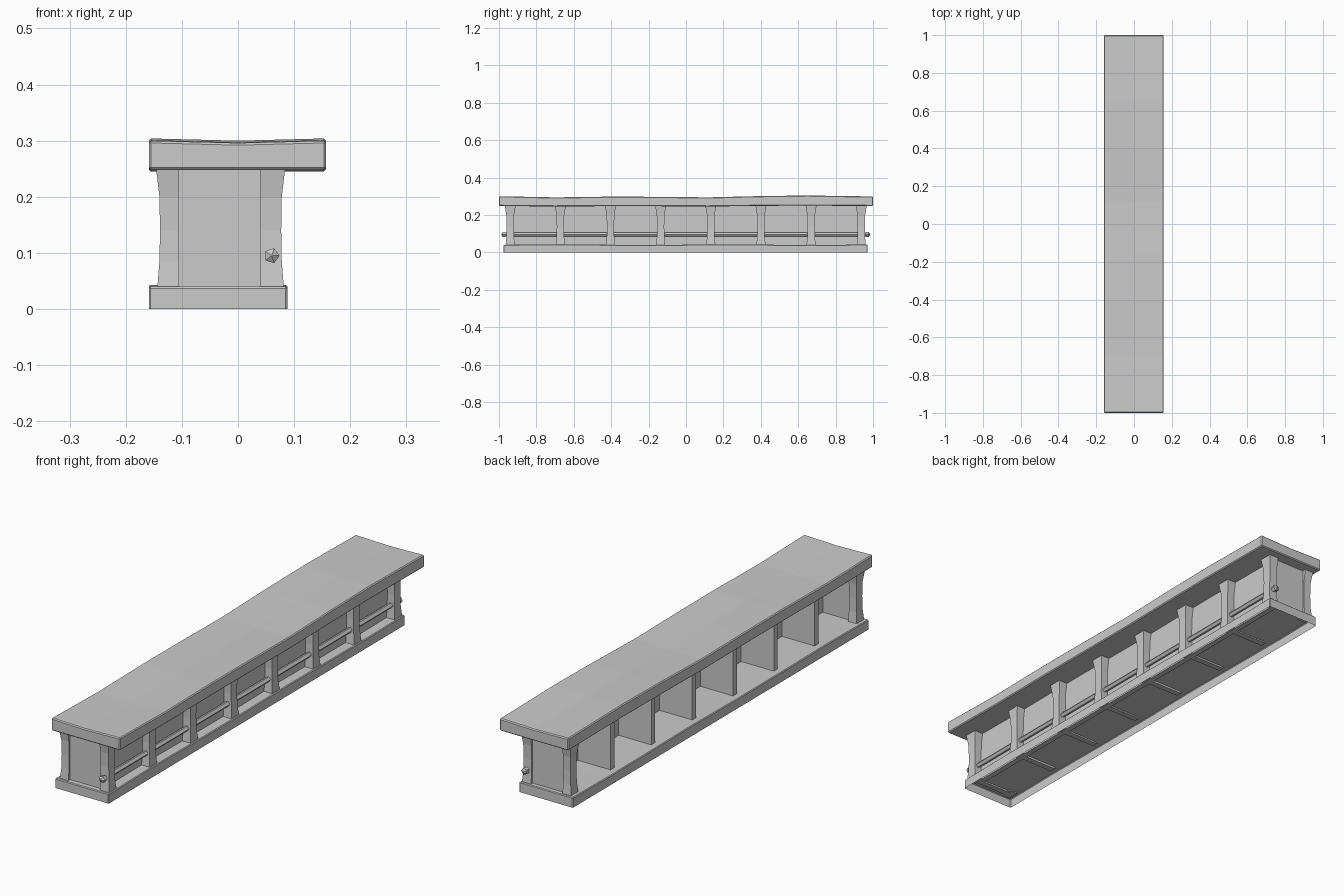
import bpy, bmesh, math
from mathutils import Matrix, Vector

if "Cube" in bpy.data.objects:
    bpy.data.objects.remove(bpy.data.objects["Cube"])


def finish(name, bm, bevel=0):
    bmesh.ops.recalc_face_normals(bm, faces=bm.faces)
    mesh = bpy.data.meshes.new(name)
    bm.to_mesh(mesh)
    bm.free()
    ob = bpy.data.objects.new(name, mesh)
    bpy.context.collection.objects.link(ob)
    if bevel:
        mod = ob.modifiers.new("bevel", 'BEVEL')
        mod.width = bevel
        mod.segments = 1
        mod.limit_method = 'ANGLE'
        mod.angle_limit = math.radians(40)
    return ob


def box_bm(x0, x1, y0, y1, z0, z1):
    bm = bmesh.new()
    size = Vector((x1 - x0, y1 - y0, z1 - z0))
    mid = Vector((x0 + x1, y0 + y1, z0 + z1)) / 2
    bmesh.ops.create_cube(bm, size=1, matrix=Matrix.Translation(mid) @ Matrix.Diagonal((*size, 1)))
    return bm


def cut(bm, co, no):
    bmesh.ops.bisect_plane(bm, geom=bm.verts[:] + bm.edges[:] + bm.faces[:],
                           plane_co=co, plane_no=no)


def loft(name, rings):
    bm = bmesh.new()
    loops = [[bm.verts.new(p) for p in ring] for ring in rings]
    for a, b in zip(loops, loops[1:]):
        for i in range(len(a)):
            j = (i + 1) % len(a)
            bm.faces.new((a[i], a[j], b[j], b[i]))
    bm.faces.new(loops[0])
    bm.faces.new(loops[-1])
    return finish(name, bm)


# Worn counter top: wavy along its length, dished along the middle
wave = {-1: 0, -0.7: -0.006, -0.4: -0.002, -0.15: -0.003, 0.12: -0.006,
        0.4: 0.001, 0.65: 0.004, 1: -0.001}
bm = box_bm(-0.159, 0.157, -1, 1, 0.248, 0.300)
for y in list(wave)[1:-1]:
    cut(bm, (0, y, 0), (0, 1, 0))
cut(bm, (0, 0, 0), (1, 0, 0))
for v in bm.verts:
    dz = min(wave.items(), key=lambda kv: abs(kv[0] - v.co.y))[1]
    if v.co.z > 0.27:
        v.co.z += dz - (0.004 if abs(v.co.x) < 0.01 else 0)
    else:
        v.co.z += dz * 0.5
finish("counter_top", bm, 0.004)

# Plinth, hollow and open underneath
bm = box_bm(-0.159, 0.088, -0.975, 0.97, 0, 0.041)
bmesh.ops.delete(bm, geom=[f for f in bm.faces if f.normal.z < -0.5], context='FACES')
for i, y in enumerate((-0.7, -0.4, -0.1, 0.2, 0.5, 0.75)):
    cut(bm, (0, y, 0), (0, 1, 0))
for v in bm.verts:
    if v.co.z > 0.02:
        v.co.z += 0.002 * math.sin(v.co.y * 7)
finish("plinth", bm, 0.003)

# Flared posts: (z, half width, outward flare)
profile = ((0.035, 0.025, 0.005), (0.085, 0.020, 0.001), (0.14, 0.019, 0.0),
           (0.20, 0.021, 0.001), (0.25, 0.029, 0.007))


def post(name, x_in, x_out, y):
    s = 1 if x_out > x_in else -1
    rings = []
    for z, h, f in profile:
        a, b = x_in, x_out + s * f
        rings.append([(a, y - h, z), (b, y - h, z), (b, y + h, z), (a, y + h, z)])
    loft(name, rings)


stations = [-0.94 + i * 1.877 / 7 for i in range(8)]
for i, y in enumerate(stations):
    post(f"front_post_{i + 1}", 0.040, 0.077, y)
for i, y in enumerate((stations[0], stations[-1])):
    post(f"rear_corner_post_{i + 1}", -0.105, -0.139, y)

# Long wall behind the front posts
finish("long_panel", box_bm(0.020, 0.044, stations[0], stations[-1], 0.034, 0.255))

# End panels and shelf dividers
for i, y in enumerate(stations):
    end = i in (0, 7)
    x0 = -0.12 if end else -0.13
    finish("end_panel" if end else "divider",
           box_bm(x0, 0.045 if end else 0.03, y - 0.0125, y + 0.0125, 0.034, 0.255))


# Five-sided foot rail with pointed end knobs
def ring(y, r):
    return [(0.060 + r * math.cos(math.tau * k / 5), y, 0.095 + r * math.sin(math.tau * k / 5))
            for k in range(5)]


loft("foot_rail", [ring(y, r) for y, r in (
    (-0.987, 0.002), (-0.980, 0.014), (-0.966, 0.014), (-0.964, 0.011),
    (0.960, 0.011), (0.962, 0.014), (0.977, 0.014), (0.984, 0.002))])
